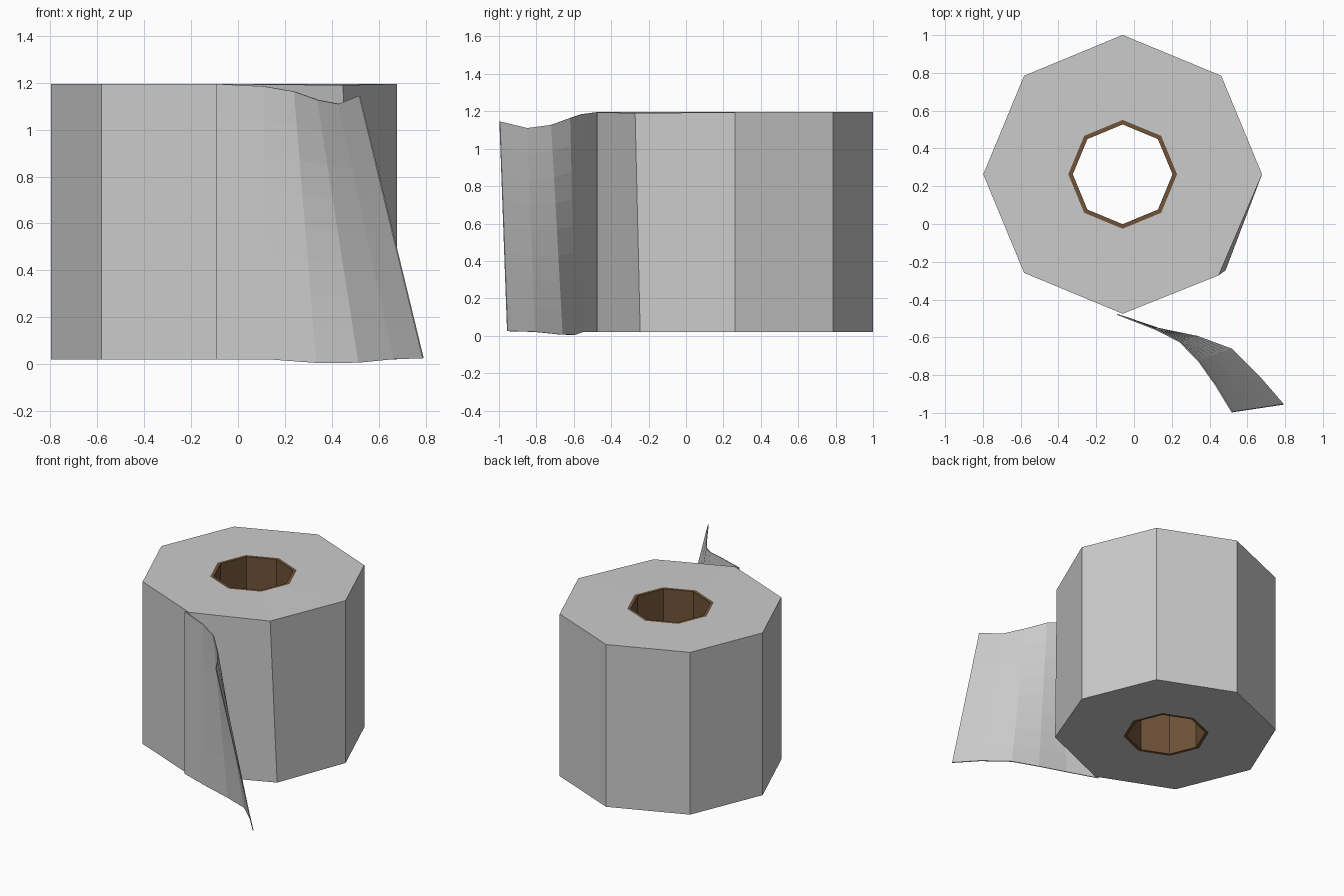
import bpy
from math import cos, sin, pi
from mathutils import Vector

if "Cube" in bpy.data.objects:
    bpy.data.objects.remove(bpy.data.objects["Cube"])

CX, CY, R = -0.06, 0.263, 0.738
R_CORE, R_HOLE = 0.288, 0.264
Z0, Z1 = 0.02, 1.195
N = 8


def add_object(name, verts, faces):
    mesh = bpy.data.meshes.new(name)
    mesh.from_pydata(verts, [], faces)
    mesh.update()
    obj = bpy.data.objects.new(name, mesh)
    bpy.context.collection.objects.link(obj)
    return obj


def octagon(r, z):
    return [Vector((CX + r * cos(2 * pi * i / N), CY + r * sin(2 * pi * i / N), z))
            for i in range(N)]


def tube(name, r_out, r_in, corners=None):
    # rings: outer bottom, outer top, inner top, inner bottom
    rings = [octagon(r_out, Z0), octagon(r_out, Z1), octagon(r_in, Z1), octagon(r_in, Z0)]
    for (ring, i), co in (corners or {}).items():
        rings[ring][i] = Vector(co)
    faces = []
    for k in range(4):
        for i in range(N):
            j, m = (i + 1) % N, (k + 1) % 4
            faces.append((k * N + i, k * N + j, m * N + j, m * N + i))
    return add_object(name, [v for ring in rings for v in ring], faces)


# Paper roll, with the slightly twisted corner where the sheet unwinds
tube("paper_roll", R, R_CORE,
     {(0, 7): (0.485, -0.245, Z0), (1, 7): (0.448, -0.272, 1.19)})

# Cardboard core
core = tube("cardboard_core", R_CORE, R_HOLE)
mat = bpy.data.materials.new("cardboard")
mat.diffuse_color = (0.16, 0.085, 0.04, 1)
mat.use_nodes = True
mat.node_tree.nodes["Principled BSDF"].inputs["Base Color"].default_value = mat.diffuse_color
core.data.materials.append(mat)

# Loose sheet, ruled between its top and bottom edges
top = [(-0.09, -0.478, 1.195), (0.11, -0.556, 1.185), (0.24, -0.622, 1.163),
       (0.34, -0.723, 1.127), (0.43, -0.85, 1.11), (0.519, -0.996, 1.145)]
bottom = [(-0.09, -0.478, 0.02), (0.13, -0.553, 0.02), (0.335, -0.595, 0.005),
          (0.515, -0.662, 0.006), (0.665, -0.81, 0.021), (0.79, -0.955, 0.025)]
ROWS, C = 8, len(top)
verts = [Vector(b).lerp(Vector(t), r / ROWS)
         for r in range(ROWS + 1) for t, b in zip(top, bottom)]
faces = [(r * C + c, r * C + c + 1, (r + 1) * C + c + 1, (r + 1) * C + c)
         for r in range(ROWS) for c in range(C - 1)]
sheet = add_object("loose_sheet", verts, faces)
thick = sheet.modifiers.new("thickness", 'SOLIDIFY')
thick.thickness = 0.006
thick.offset = 0
